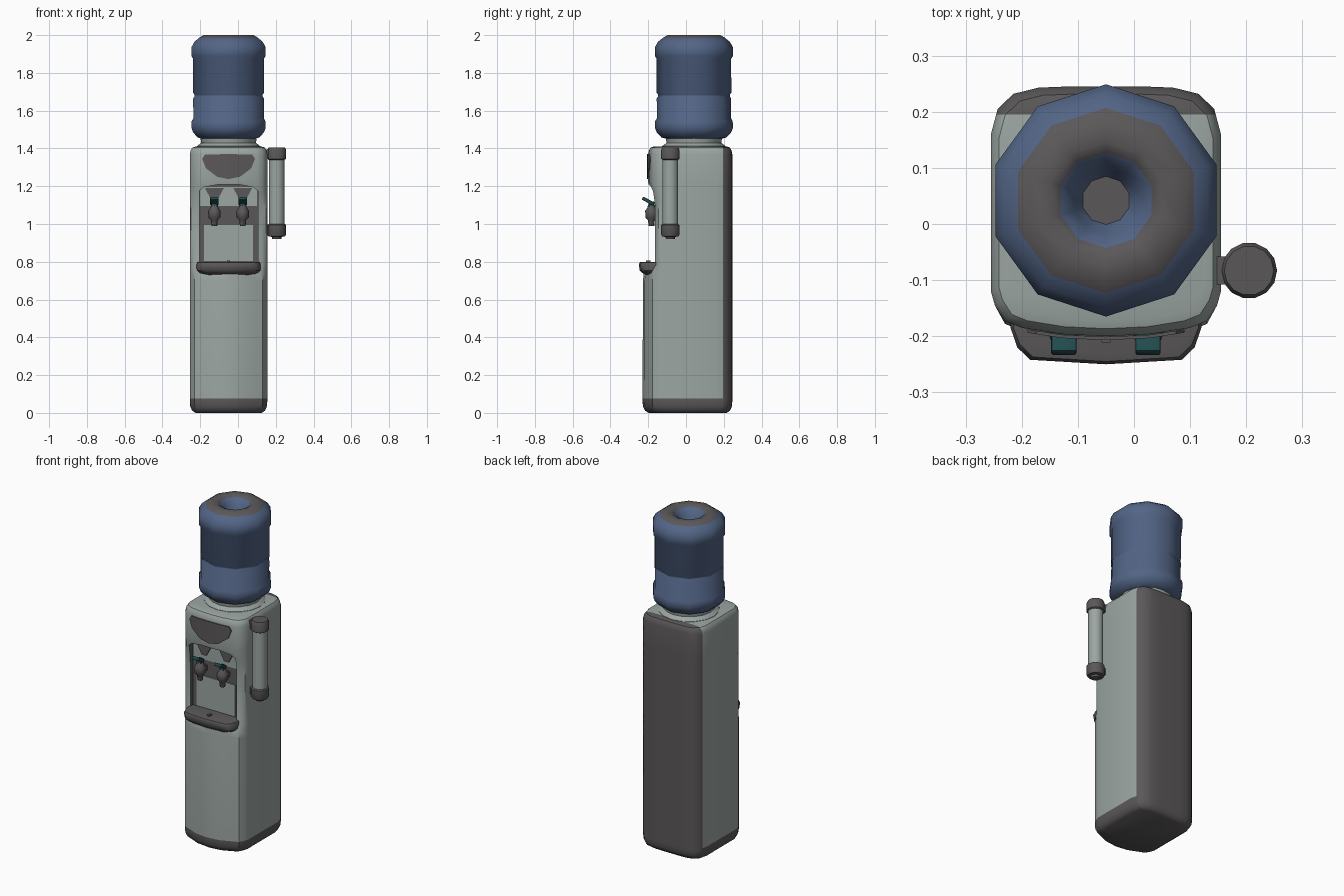
import bpy, bmesh, math
from mathutils import Vector, Matrix

if "Cube" in bpy.data.objects:
    bpy.data.objects.remove(bpy.data.objects["Cube"])

CX = -0.05  # cabinet centre line


def material(name, rgb):
    m = bpy.data.materials.new(name)
    m.diffuse_color = (*rgb, 1)
    m.use_nodes = True
    m.node_tree.nodes["Principled BSDF"].inputs["Base Color"].default_value = m.diffuse_color
    return m


GREY = material("light grey", (0.33, 0.38, 0.36))
DARK = material("dark grey", (0.105, 0.097, 0.1))
BLUE = material("bottle blue", (0.085, 0.13, 0.24))
TEAL = material("tap teal", (0.015, 0.07, 0.075))


def finish(bm, name, mats, rule=None, angle=40):
    bmesh.ops.recalc_face_normals(bm, faces=bm.faces)
    if rule:
        for f in bm.faces:
            f.material_index = rule(f.calc_center_median())
    me = bpy.data.meshes.new(name)
    bm.to_mesh(me)
    bm.free()
    ob = bpy.data.objects.new(name, me)
    bpy.context.collection.objects.link(ob)
    for m in mats:
        me.materials.append(m)
    bpy.ops.object.select_all(action='DESELECT')
    ob.select_set(True)
    bpy.context.view_layer.objects.active = ob
    if angle:
        bpy.ops.object.shade_smooth_by_angle(angle=math.radians(angle))
    return ob


def loft(rings):
    bm = bmesh.new()
    vr = [[bm.verts.new(p) for p in r] for r in rings]
    n = len(vr[0])
    for a, b in zip(vr, vr[1:]):
        for i in range(n):
            j = (i + 1) % n
            bm.faces.new((a[i], a[j], b[j], b[i]))
    bm.faces.new(vr[0])
    bm.faces.new(vr[-1])
    return bm


def lathe(profile, x, y, sides, turn=0):
    return loft([[(x + r * math.cos(turn + i * math.tau / sides),
                   y + r * math.sin(turn + i * math.tau / sides), z)
                  for i in range(sides)] for r, z in profile])


def prism(pts, y0, y1):
    # outline in x, z pushed along y
    return loft([[(x, y, z) for x, z in pts] for y in (y0, y1)])


def box(name, mat, centre, size, bevel=0.0, tilt=0.0):
    bm = bmesh.new()
    bmesh.ops.create_cube(bm, size=1, matrix=Matrix.Translation(centre)
                          @ Matrix.Rotation(tilt, 4, 'X') @ Matrix.Diagonal((*size, 1)))
    if bevel:
        bmesh.ops.bevel(bm, geom=bm.edges[:], offset=bevel, segments=2,
                        affect='EDGES', profile=0.5)
    return finish(bm, name, [mat])


# --- cabinet: bowed plan lofted upwards, front depth changing with height
def plan(z, front, corner, inset):
    half = [(0.07, 0.245), (0.12, 0.243), (0.165, 0.232), (0.193, 0.205), (0.205, 0.16),
            (0.205, -0.12), (0.198, -0.145), (0.18, corner + 0.012), (0.15, corner),
            (0.08, front + (corner - front) * 0.25)]
    full = half + [(0, front)] + [(-x, y) for x, y in reversed(half)]
    return [(CX + x * (1 - inset / 0.205), 0.02 + (y - 0.02) * (1 - inset / 0.23), z)
            for x, y in full]


bm = loft([plan(*r) for r in [
    (0.0, -0.23, -0.19, 0.03), (0.012, -0.23, -0.19, 0.012), (0.035, -0.23, -0.19, 0.002),
    (0.06, -0.23, -0.19, 0), (0.70, -0.228, -0.19, 0), (0.75, -0.222, -0.185, 0),
    (0.79, -0.17, -0.165, 0), (1.06, -0.17, -0.165, 0), (1.12, -0.175, -0.168, 0),
    (1.17, -0.187, -0.176, 0), (1.22, -0.2, -0.185, 0), (1.37, -0.2, -0.185, 0),
    (1.392, -0.2, -0.185, 0.005), (1.405, -0.2, -0.185, 0.014), (1.41, -0.2, -0.185, 0.03)]])
for co, no in (((0, 0.195, 0), (0, 1, 0)), ((0, 0, 0.075), (0, 0, 1))):
    bmesh.ops.bisect_plane(bm, geom=bm.verts[:] + bm.edges[:] + bm.faces[:],
                           plane_co=co, plane_no=no)
cabinet = finish(bm, "cabinet", [GREY, DARK],
                 lambda c: int(c.y > 0.195 or c.z < 0.075), angle=0)

# dispensing alcove with an arched top
arch = [(0.155, 0.77), (0.155, 1.175), (0.13, 1.195), (0.06, 1.208)]
arch = [(CX + x, z) for x, z in arch] + [(CX - x, z) for x, z in reversed(arch)]
cutter = finish(prism(arch, -0.35, -0.135), "alcove_cutter", [GREY], angle=0)
cutter.hide_render = True
bpy.context.view_layer.objects.active = cabinet
mod = cabinet.modifiers.new("alcove", 'BOOLEAN')
mod.object = cutter
mod.solver = 'EXACT'
bpy.ops.object.modifier_apply(modifier=mod.name)
bpy.data.objects.remove(cutter)
for f in cabinet.data.polygons:
    c = f.center
    if abs(c.x - CX) < 0.156 and 0.765 < c.z < 1.21 and c.y < -0.13 and (
            abs(f.normal.x) > 0.9 or c.y > -0.137):
        f.material_index = 1
bpy.ops.object.select_all(action='DESELECT')
cabinet.select_set(True)
bpy.ops.object.shade_smooth_by_angle(angle=math.radians(35))

# alcove back panels
box("splash_panel", GREY, (CX, -0.137, 0.90), (0.26, 0.008, 0.19))
box("upper_panel", GREY, (CX, -0.137, 1.145), (0.3, 0.008, 0.1))

# shield badge on the upper front, following the bowed face
shield = [(0.14, 1.345), (0.125, 1.368), (0.0, 1.37), (-0.125, 1.368), (-0.14, 1.345),
          (-0.12, 1.295), (-0.06, 1.25), (0.0, 1.238), (0.06, 1.25), (0.12, 1.295)]
bm = prism([(CX + x, z) for x, z in shield], -0.001, -0.007)
for x in (-0.08, 0, 0.08):
    bmesh.ops.bisect_plane(bm, geom=bm.verts[:] + bm.edges[:] + bm.faces[:],
                           plane_co=(CX + x, 0, 0), plane_no=(1, 0, 0))
for v in bm.verts:
    d = abs(v.co.x - CX)
    v.co.y += -0.2 + 0.00375 * min(d, 0.08) / 0.08 + 0.01125 * max(d - 0.08, 0) / 0.07
finish(bm, "badge", [DARK], angle=30)

# --- drip tray: bowed plan, narrower underneath
def tray_ring(z, w, front):
    half = [(w, -0.13), (w, -0.185), (w - 0.012, front + 0.03), (w - 0.035, front + 0.008)]
    pts = half + [(0, front)] + [(-x, y) for x, y in reversed(half)]
    return [(CX + x, y, z) for x, y in pts]


finish(loft([tray_ring(*r) for r in [
    (0.728, 0.13, -0.215), (0.742, 0.155, -0.232), (0.755, 0.168, -0.245), (0.785, 0.17, -0.25),
    (0.797, 0.165, -0.245), (0.8, 0.155, -0.235)]]), "drip_tray", [DARK])
box("tray_stud", DARK, (CX, -0.2, 0.803), (0.016, 0.022, 0.01))

# --- two taps with levers
for side, tx in (("left", -0.125), ("right", 0.025)):
    finish(prism([(tx - 0.05, 1.19), (tx + 0.05, 1.19), (tx + 0.015, 1.125),
                  (tx - 0.015, 1.125)], -0.14, -0.148), side + "_tap_hood", [DARK], angle=0)
    finish(lathe([(0.015, 0.99), (0.018, 1.02), (0.032, 1.035), (0.033, 1.07), (0.022, 1.085),
                  (0.018, 1.1)], tx, -0.183, 8), side + "_tap", [DARK])
    box(side + "_tap_stem", DARK, (tx, -0.155, 1.05), (0.034, 0.05, 0.034), 0.006)
    box(side + "_lever_post", TEAL, (tx, -0.183, 1.1), (0.032, 0.03, 0.04), 0.005)
    box(side + "_lever", TEAL, (tx, -0.202, 1.122), (0.045, 0.065, 0.018), 0.004, -0.5)

# --- cup dispenser on the right side
ux, uy = 0.205, -0.083
finish(lathe([(0.024, 0.92), (0.026, 0.932), (0.044, 0.934), (0.05, 0.945), (0.05, 0.995),
              (0.042, 1.0), (0.042, 1.34), (0.05, 1.345), (0.05, 1.392), (0.044, 1.405)],
             ux, uy, 14), "cup_dispenser", [GREY, DARK],
       lambda c: int(c.z < 0.999 or c.z > 1.3401))
box("dispenser_bracket", DARK, (0.16, uy, 1.37), (0.03, 0.05, 0.05))
box("dispenser_lower_bracket", DARK, (0.16, uy, 0.97), (0.03, 0.05, 0.04))

# --- collar and bottle
BY = 0.042
turn = math.pi / 2
finish(lathe([(0.17, 1.4), (0.168, 1.412), (0.145, 1.43), (0.15, 1.462)], CX, BY, 16),
       "collar", [GREY])


def bottle_rule(c):
    r = math.hypot(c.x - CX, c.y - BY)
    return int((c.z > 1.98 and 0.08 < r < 0.165) or (c.z > 1.8 and r < 0.01))


finish(lathe([(0.14, 1.45), (0.172, 1.458), (0.197, 1.485), (0.207, 1.51), (0.205, 1.545),
              (0.196, 1.56), (0.197, 1.665), (0.19, 1.675), (0.19, 1.685), (0.198, 1.695),
              (0.197, 1.875), (0.207, 1.89), (0.207, 1.935), (0.19, 1.965), (0.165, 1.985),
              (0.14, 2.0), (0.105, 2.0), (0.085, 1.99), (0.06, 1.945), (0.043, 1.91)],
             CX, BY, 10, turn), "bottle", [BLUE, DARK], bottle_rule)
